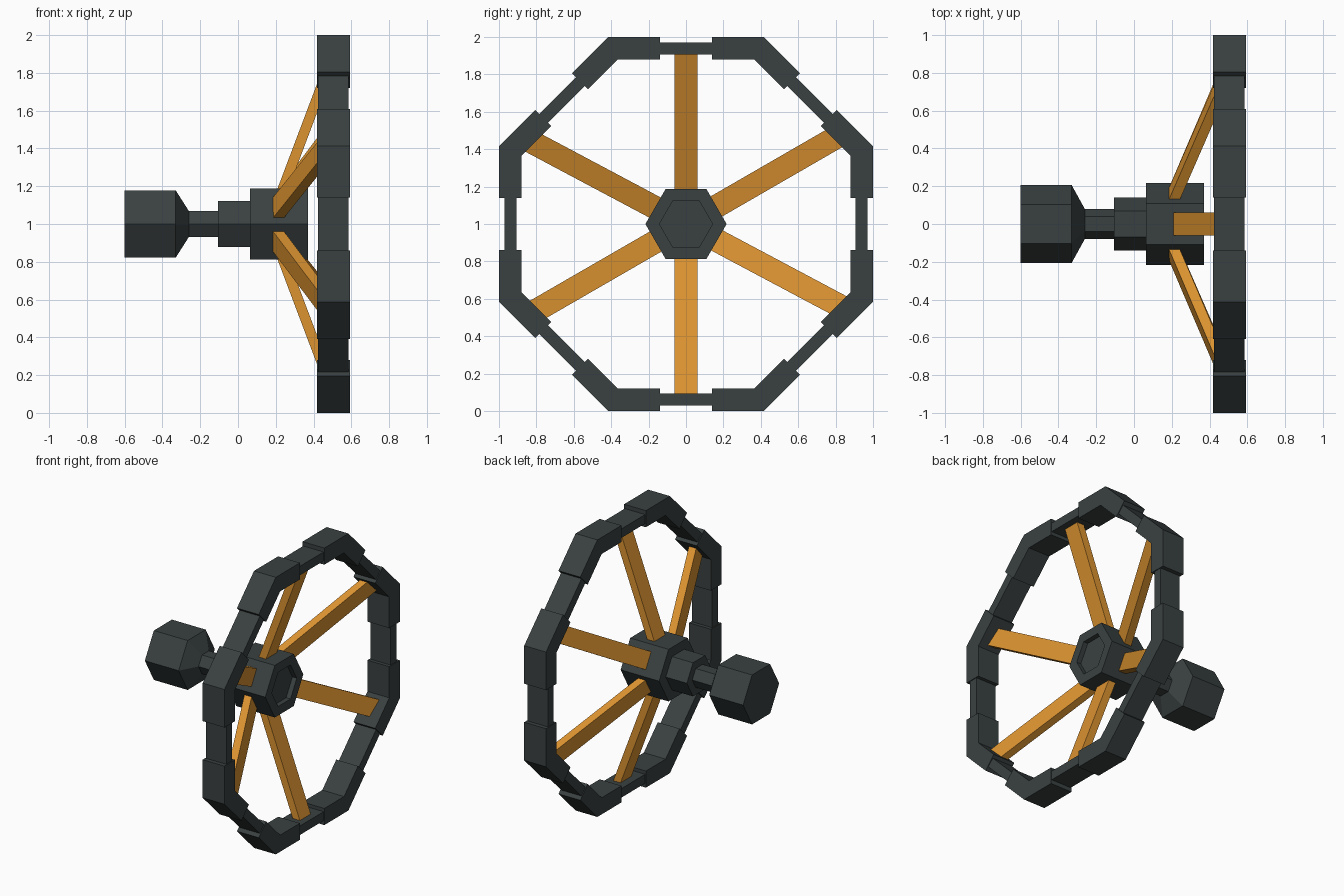
import bpy, bmesh, math
from mathutils import Vector

if "Cube" in bpy.data.objects:
    bpy.data.objects.remove(bpy.data.objects["Cube"])


def material(name, rgb):
    m = bpy.data.materials.new(name)
    m.diffuse_color = (*rgb, 1)
    m.use_nodes = True
    m.node_tree.nodes["Principled BSDF"].inputs["Base Color"].default_value = m.diffuse_color
    return m


IRON = material("dark_iron", (0.042, 0.053, 0.053))
WOOD = material("orange_wood", (0.71, 0.29, 0.03))
CZ = 1.0  # axle height


def finish(bm, name, mat):
    bmesh.ops.recalc_face_normals(bm, faces=bm.faces)
    me = bpy.data.meshes.new(name)
    bm.to_mesh(me)
    bm.free()
    me.materials.append(mat)
    ob = bpy.data.objects.new(name, me)
    bpy.context.collection.objects.link(ob)
    return ob


def loft(bm, rings):
    """Skin a list of equal-sized point rings and cap both ends."""
    vs = [[bm.verts.new(p) for p in r] for r in rings]
    n = len(vs[0])
    for a, b in zip(vs, vs[1:]):
        for i in range(n):
            bm.faces.new((a[i], a[(i + 1) % n], b[(i + 1) % n], b[i]))
    bm.faces.new(vs[0])
    bm.faces.new(vs[-1])


def extrude_yz(name, pts, x0, x1, angle, mat):
    """Extrude a (tangent, radius) outline along x, turned about the axle."""
    c, s = math.cos(angle), math.sin(angle)
    rot = [(t * c - r * s, t * s + r * c + CZ) for t, r in pts]
    bm = bmesh.new()
    loft(bm, [[(x, y, z) for y, z in rot] for x in (x0, x1)])
    return finish(bm, name, mat)


# Six-sided axle: knob, neck, collar and hub with a recessed face
profile = [(-0.60, 0.206), (-0.33, 0.206), (-0.26, 0.079), (-0.105, 0.079),
           (-0.105, 0.14), (0.063, 0.14), (0.063, 0.217), (0.37, 0.217),
           (0.37, 0.142), (0.335, 0.142)]
bm = bmesh.new()
loft(bm, [[(x, r * math.cos(k * math.pi / 3), CZ + r * math.sin(k * math.pi / 3))
           for k in range(6)] for x, r in profile])
finish(bm, "hub_axle", IRON)

# Octagonal rim: thick corner brackets joined by thin straight bars
T = math.tan(math.pi / 8)
LEG = 0.275
D = math.sqrt(0.5)
outer, inner = 1.0, 0.88
o, i = outer * T, inner * T
start = o - LEG
corner = [(start, outer), (o, outer), (o + LEG * D, outer - LEG * D),
          (o + (LEG - outer + inner) * D - 0, outer - LEG * D - 0.12 * D),
          (i, inner), (start, inner)]
# exact inner end of the diagonal leg: step inward from the outer end
corner[3] = (corner[2][0] - 0.12 * D, corner[2][1] - 0.12 * D)
bar = [(-0.16, 0.905), (0.16, 0.905), (0.16, 0.97), (-0.16, 0.97)]
for k in range(8):
    a = k * math.pi / 4
    extrude_yz(f"rim_corner_{k}", corner, 0.418, 0.592, a, IRON)
    extrude_yz(f"rim_bar_{k}", bar, 0.424, 0.586, a, IRON)

# Six slanted spokes: (angle, end radius, x of back edge at the hub face)
SLOPE = 2.65
for k, (deg, end, xb) in enumerate([(90, 0.935, 0.21), (270, 0.935, 0.21),
                                    (30, 0.94, 0.187), (152, 0.94, 0.187),
                                    (210, 0.94, 0.187), (332, 0.94, 0.187)]):
    a = math.radians(deg)
    u = Vector((0, math.cos(a), math.sin(a)))
    v = Vector((0, -math.sin(a), math.cos(a)))
    rings = []
    for r in (0.10, end):
        x = xb + (r - 0.19) / SLOPE
        c = Vector((0, 0, CZ)) + u * r
        rings.append([c + v * w + Vector((x + d, 0, 0))
                      for w, d in ((-0.062, 0), (0.062, 0), (0.062, 0.058), (-0.062, 0.058))])
    bm = bmesh.new()
    loft(bm, rings)
    finish(bm, f"spoke_{k}", WOOD)
